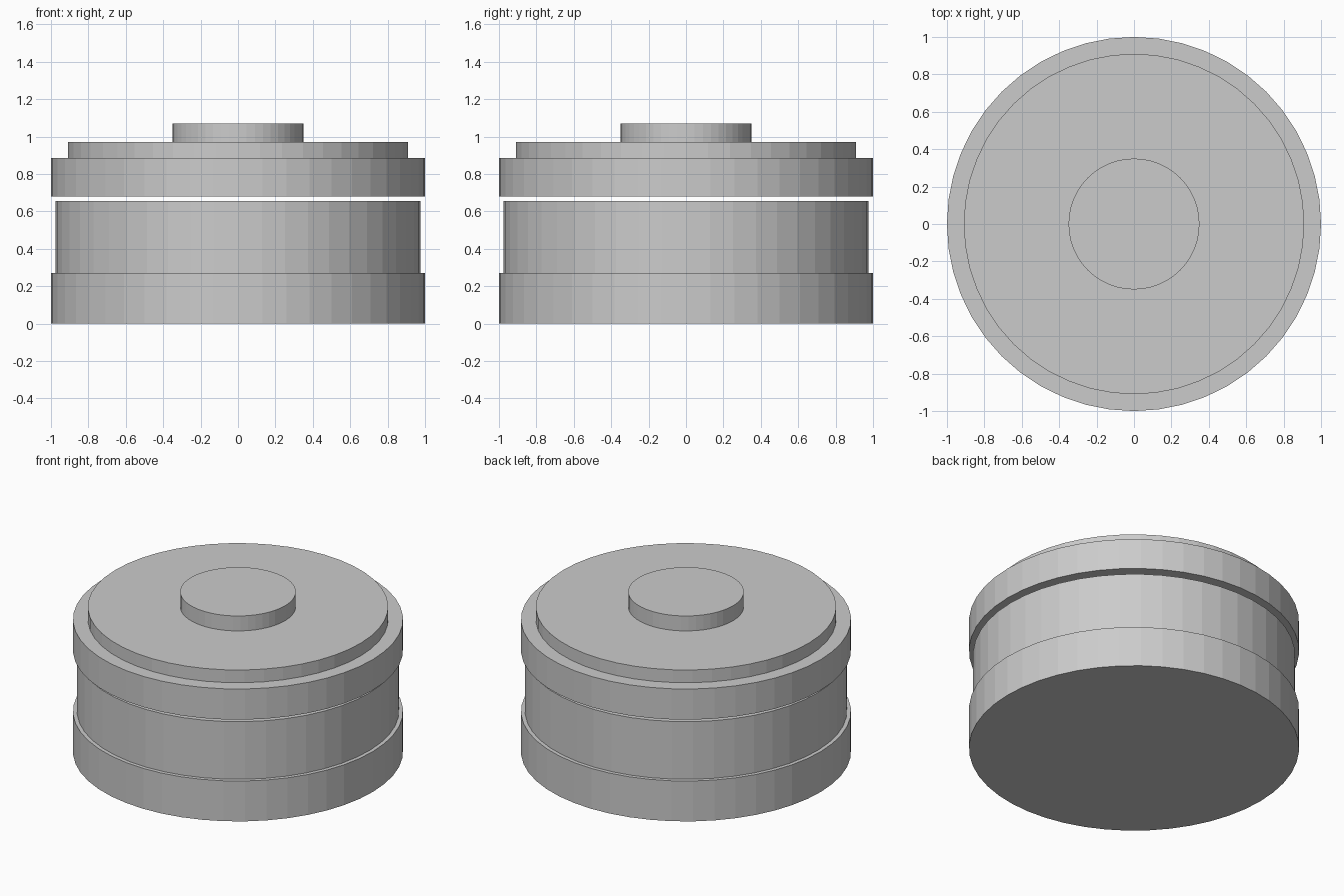
import bpy

if "Cube" in bpy.data.objects:
    bpy.data.objects.remove(bpy.data.objects["Cube"])

SIDES = 48


def disc(name, radius, z0, z1):
    """Flat-shaded solid cylinder standing between two heights."""
    bpy.ops.mesh.primitive_cylinder_add(
        vertices=SIDES, radius=radius, depth=z1 - z0,
        location=(0, 0, (z0 + z1) / 2))
    bpy.context.object.name = name


# Lower body: wide base band with a slightly narrower drum on top
disc("base_band", 1.0, 0.0, 0.27)
disc("middle_drum", 0.975, 0.27, 0.655)

# Floating upper section, separated from the drum by a thin gap
disc("upper_band", 1.0, 0.68, 0.885)
disc("top_plate", 0.91, 0.885, 0.97)
disc("centre_knob", 0.35, 0.97, 1.07)
